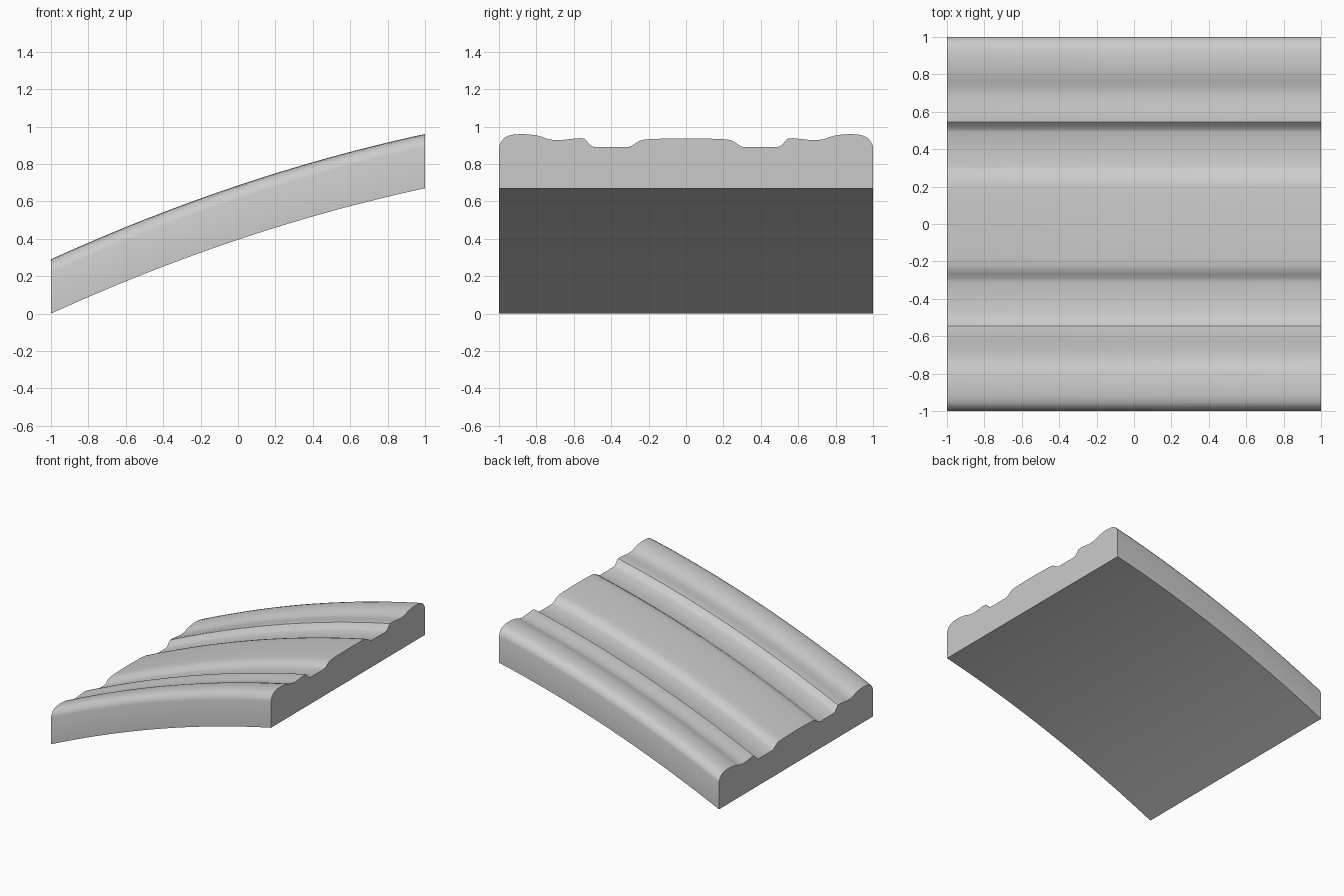
import bpy, math

if "Cube" in bpy.data.objects:
    bpy.data.objects.remove(bpy.data.objects["Cube"])

# Half of the moulded cross-section: (distance from centre, height above underside)
half = [(0.0, 0.267), (0.1, 0.266), (0.17, 0.264), (0.22, 0.261), (0.245, 0.255),
        (0.27, 0.240), (0.29, 0.226), (0.31, 0.220), (0.49, 0.220), (0.51, 0.229),
        (0.53, 0.251), (0.545, 0.266), (0.57, 0.268), (0.62, 0.263), (0.66, 0.258),
        (0.70, 0.257), (0.735, 0.262), (0.765, 0.273), (0.80, 0.283), (0.84, 0.288),
        (0.88, 0.290), (0.92, 0.287), (0.95, 0.281), (0.97, 0.270), (0.985, 0.254),
        (0.995, 0.236), (1.0, 0.220)]
profile = [(-1.0, 0.0)] + [(-y, h) for y, h in reversed(half)] + half[1:] + [(1.0, 0.0)]


# Gently arching path of the underside
def path(x):
    return 0.395 + 0.335 * x - 0.06 * x * x


steps, n = 40, len(profile)
verts, faces = [], []
for i in range(steps + 1):
    x = -1 + 2 * i / steps
    verts += [(x, y, path(x) + h) for y, h in profile]
for i in range(steps):
    for j in range(n):
        k = (j + 1) % n
        faces.append((i * n + j, i * n + k, (i + 1) * n + k, (i + 1) * n + j))
# End caps
faces.append(tuple(reversed(range(n))))
faces.append(tuple(range(steps * n, (steps + 1) * n)))

mesh = bpy.data.meshes.new("curved_moulding")
mesh.from_pydata(verts, [], faces)
moulding = bpy.data.objects.new("curved_moulding", mesh)
bpy.context.collection.objects.link(moulding)

# Consistent outward normals, smooth shading with sharp ends
bpy.context.view_layer.objects.active = moulding
moulding.select_set(True)
bpy.ops.object.mode_set(mode='EDIT')
bpy.ops.mesh.select_all(action='SELECT')
bpy.ops.mesh.normals_make_consistent(inside=False)
bpy.ops.object.mode_set(mode='OBJECT')
bpy.ops.object.shade_smooth_by_angle(angle=math.radians(35))

# Plain grey finish
grey = bpy.data.materials.new("light_grey")
grey.diffuse_color = (0.6, 0.6, 0.6, 1)
grey.use_nodes = True
grey.node_tree.nodes["Principled BSDF"].inputs["Base Color"].default_value = grey.diffuse_color
mesh.materials.append(grey)
